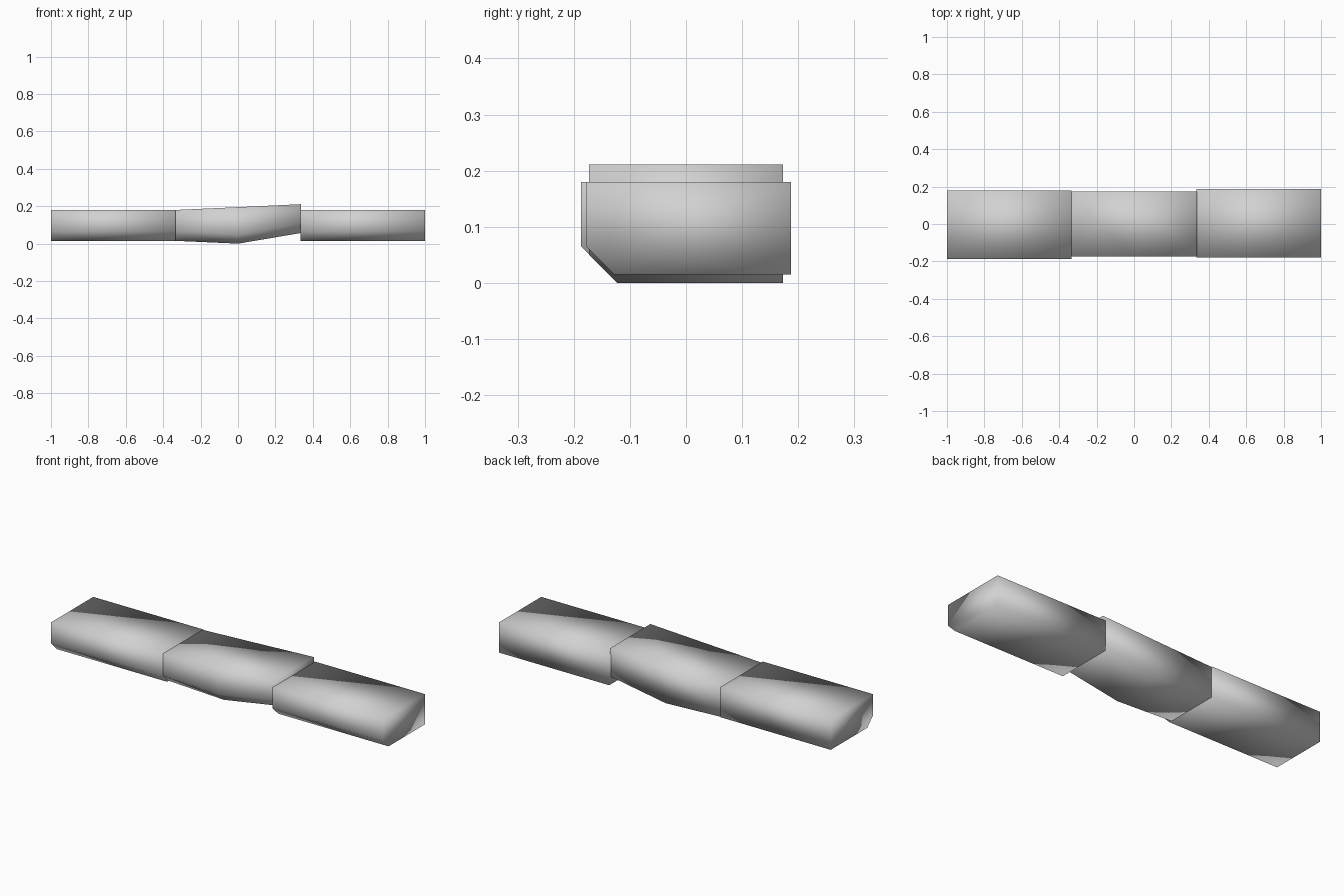
import bpy
import bmesh

cube = bpy.data.objects.get("Cube")
if cube:
    bpy.data.objects.remove(cube, do_unlink=True)

grey = bpy.data.materials.new("light_grey")
grey.use_nodes = True
colour = (0.64, 0.64, 0.64, 1)
grey.diffuse_color = colour
grey.node_tree.nodes["Principled BSDF"].inputs["Base Color"].default_value = colour

CHAMFER = 0.05


def beam(name, front, back, stations):
    """Loft a box with a chamfered lower front edge through (x, bottom, top) stations."""
    bm = bmesh.new()
    rings = []
    for x, bottom, top in stations:
        section = [(front, top), (front, bottom + CHAMFER),
                   (front + CHAMFER, bottom), (back, bottom), (back, top)]
        rings.append([bm.verts.new((x, y, z)) for y, z in section])
    for a, b in zip(rings, rings[1:]):
        for i in range(len(a)):
            j = (i + 1) % len(a)
            bm.faces.new((a[i], a[j], b[j], b[i]))
    bm.faces.new(rings[0])
    bm.faces.new(rings[-1])
    bmesh.ops.recalc_face_normals(bm, faces=bm.faces)
    for face in bm.faces:
        face.smooth = True
    mesh = bpy.data.meshes.new(name)
    bm.to_mesh(mesh)
    bm.free()
    mesh.materials.append(grey)
    obj = bpy.data.objects.new(name, mesh)
    bpy.context.collection.objects.link(obj)
    return obj


# Straight end sections, slightly offset from each other in depth
beam("right_section", -0.187, 0.178, [(-1, 0.015, 0.18), (-0.333, 0.015, 0.18)])
beam("left_section", -0.178, 0.187, [(0.333, 0.015, 0.18), (1, 0.015, 0.18)])

# Bent, rising middle section
beam("middle_section", -0.173, 0.173,
     [(-0.335, 0.015, 0.18), (0, 0, 0.195), (0.337, 0.057, 0.211)])
